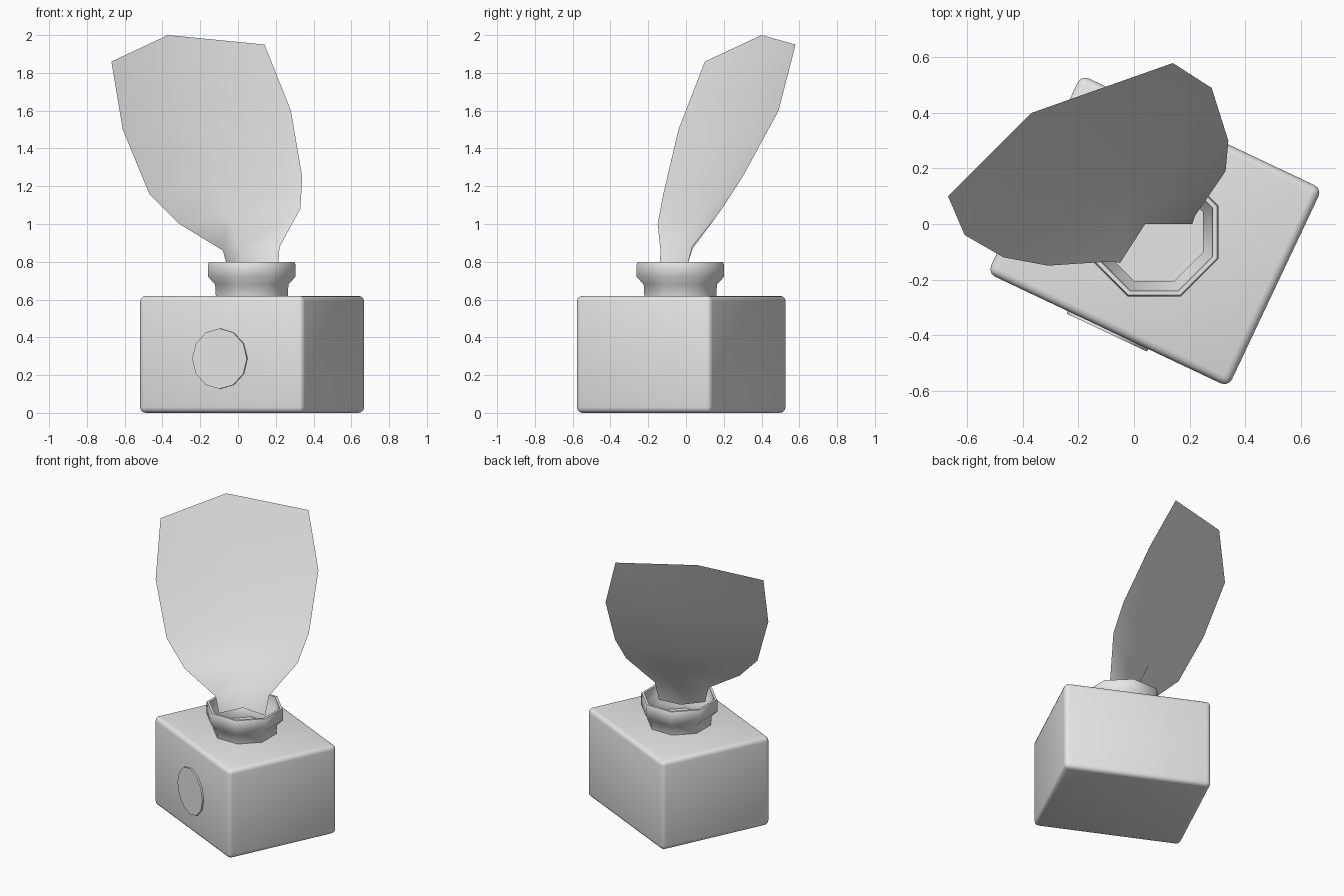
import bpy, bmesh, math
from mathutils import Vector, Matrix

cube = bpy.data.objects.get("Cube")
if cube:
    bpy.data.objects.remove(cube, do_unlink=True)

GREY = (0.8, 0.8, 0.8, 1)
mat = bpy.data.materials.new("plain grey")
mat.use_nodes = True
mat.diffuse_color = GREY
mat.node_tree.nodes["Principled BSDF"].inputs["Base Color"].default_value = GREY

CENTRE = Vector((0.075, -0.025, 0))
TURN = Matrix.Rotation(math.radians(-25.3), 4, "Z")


def finish(name, bm, angle=180):
    mesh = bpy.data.meshes.new(name)
    bm.to_mesh(mesh)
    bm.free()
    mesh.materials.append(mat)
    obj = bpy.data.objects.new(name, mesh)
    bpy.context.collection.objects.link(obj)
    bpy.ops.object.select_all(action="DESELECT")
    obj.select_set(True)
    bpy.context.view_layer.objects.active = obj
    if angle < 180:
        bpy.ops.object.shade_smooth_by_angle(angle=math.radians(angle))
    else:
        bpy.ops.object.shade_smooth()
    return obj


# Inkwell block, turned on its base, with softly rounded edges
LENGTH, DEPTH, HEIGHT = 0.96, 0.79, 0.62
bm = bmesh.new()
bmesh.ops.create_cube(bm, size=1)
bmesh.ops.scale(bm, vec=(LENGTH, DEPTH, HEIGHT), verts=bm.verts)
bmesh.ops.bevel(bm, geom=bm.edges[:], offset=0.03, segments=3, profile=0.5, affect="EDGES")
bmesh.ops.transform(bm, matrix=Matrix.Translation(CENTRE + Vector((0, 0, HEIGHT / 2))) @ TURN,
                    verts=bm.verts)
finish("inkwell_block", bm)

# Round badge on the front face
bm = bmesh.new()
bmesh.ops.create_cone(bm, cap_ends=True, segments=12, radius1=0.16, radius2=0.16, depth=0.02)
place = (Matrix.Translation(CENTRE) @ TURN
         @ Matrix.Translation((0, -DEPTH / 2, 0.287))
         @ Matrix.Rotation(math.pi / 2, 4, "X"))
bmesh.ops.transform(bm, matrix=place, verts=bm.verts)
finish("front_badge", bm, 40)

# Eight-sided hollow neck with a flared rim: (radius, height)
profile = [(0.205, 0.60), (0.21, 0.68), (0.25, 0.72), (0.25, 0.785), (0.245, 0.80),
           (0.228, 0.80), (0.222, 0.73), (0.19, 0.69), (0.19, 0.63)]
SIDES = 8
bm = bmesh.new()
rings = []
for r, z in profile:
    ring = []
    for i in range(SIDES):
        a = math.tau * (i + 0.5) / SIDES
        ring.append(bm.verts.new((0.073 + r * math.cos(a), -0.03 + r * math.sin(a), z)))
    rings.append(ring)
for low, high in zip(rings, rings[1:]):
    for i in range(SIDES):
        j = (i + 1) % SIDES
        bm.faces.new((low[i], low[j], high[j], high[i]))
bm.faces.new(rings[-1])
finish("neck", bm, 60)

# Feather: left and right edges, joined along a set-back spine
left = [(-0.05, -0.14, 0.75), (-0.08, -0.135, 0.86), (-0.31, -0.15, 1.0),
        (-0.47, -0.12, 1.16), (-0.61, -0.04, 1.50), (-0.67, 0.10, 1.86)]
right = [(0.21, 0, 0.75), (0.22, 0.03, 0.88), (0.33, 0.19, 1.08),
         (0.34, 0.30, 1.25), (0.28, 0.49, 1.60), (0.14, 0.58, 1.95)]
foot, tip = Vector((0.04, 0, 0.76)), Vector((-0.37, 0.40, 2.0))
bm = bmesh.new()
rows = []
for k, (a, b) in enumerate(zip(left, right)):
    t = ((a[2] + b[2]) / 2 - foot.z) / (tip.z - foot.z)
    t = 0 if k == 0 else 1 if k == len(left) - 1 else t
    rows.append([bm.verts.new(p) for p in (a, foot.lerp(tip, t), b)])
for low, high in zip(rows, rows[1:]):
    for i in range(2):
        bm.faces.new((low[i], low[i + 1], high[i + 1], high[i]))
finish("feather", bm)
